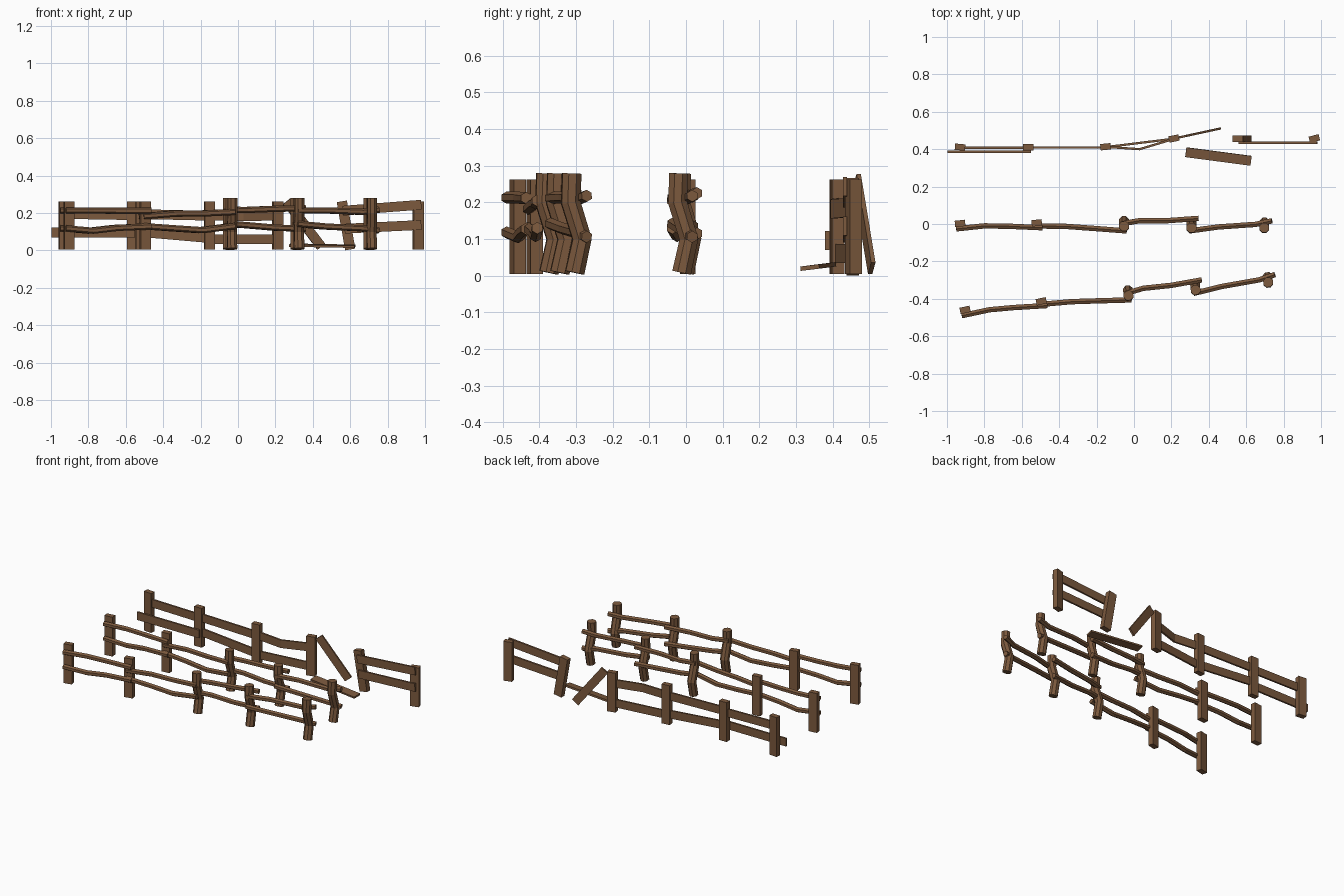
import bpy, bmesh, math
from mathutils import Vector, Matrix

if "Cube" in bpy.data.objects:
    bpy.data.objects.remove(bpy.data.objects["Cube"])

wood = bpy.data.materials.new("brown_wood")
wood.diffuse_color = (0.2, 0.1, 0.047, 1)
wood.use_nodes = True
wood.node_tree.nodes["Principled BSDF"].inputs["Base Color"].default_value = wood.diffuse_color


def sweep(name, pts, profile, up, mat=Matrix()):
    """Carry a closed (side, up) profile along a path, flat faced and capped."""
    pts, up = [Vector(p) for p in pts], Vector(up)
    bm = bmesh.new()
    rings = []
    for i, p in enumerate(pts):
        t = (pts[min(i + 1, len(pts) - 1)] - pts[max(i - 1, 0)]).normalized()
        side = t.cross(up).normalized()
        u = side.cross(t)
        rings.append([bm.verts.new(mat @ (p + side * a + u * b)) for a, b in profile])
    n = len(profile)
    for r, s in zip(rings, rings[1:]):
        for k in range(n):
            bm.faces.new((r[k], r[(k + 1) % n], s[(k + 1) % n], s[k]))
    bm.faces.new(rings[0][::-1])
    bm.faces.new(rings[-1])
    bmesh.ops.recalc_face_normals(bm, faces=bm.faces)
    me = bpy.data.meshes.new(name)
    bm.to_mesh(me)
    bm.free()
    me.materials.append(wood)
    ob = bpy.data.objects.new(name, me)
    bpy.context.collection.objects.link(ob)
    return ob


def rect(w, h):
    return [(-w / 2, -h / 2), (w / 2, -h / 2), (w / 2, h / 2), (-w / 2, h / 2)]


def ngon(r, n):
    return [(r * math.cos(math.tau * (k + .5) / n), r * math.sin(math.tau * (k + .5) / n)) for k in range(n)]


def square_post(name, bottom, top, turn, mat=Matrix()):
    a = math.radians(turn)
    sweep(name, [bottom, top], rect(0.055, 0.034), (-math.sin(a), math.cos(a), 0), mat)


def pole_fence(name, mat):
    # two sawn posts on the left
    for i, (x, y) in enumerate([(-0.93, 0.003), (-0.52, 0.006)]):
        square_post(f"{name}_sawn_post_{i}", (x, y, 0.005), (x, y, 0.262), 6, mat)
    # three crooked round posts
    for i, (x, y) in enumerate([(-0.053, -0.012), (0.307, -0.02), (0.697, -0.02)]):
        path = [(x, y + 0.008, 0.008), (x, y + 0.028, 0.1), (x, y - 0.003, 0.2), (x, y, 0.279)]
        sweep(f"{name}_round_post_{i}", path, ngon(0.028, 8), (0, 1, 0), mat)
    # crooked rails: x, y, upper z, lower z
    bays = [
        [(-0.95, -0.026, .213, .118), (-0.8, -0.01, .213, .105), (-0.67, -0.012, .212, .12), (-0.49, -0.02, .212, .128)],
        [(-0.53, -0.01, .182, .13), (-0.36, -0.013, .196, .118), (-0.21, -0.024, .197, .108), (-0.04, -0.037, .205, .13)],
        [(-0.07, 0.0, .218, .142), (0.03, 0.018, .216, .135), (0.18, 0.018, .222, .122), (0.345, 0.03, .225, .115)],
        [(0.295, -0.037, .212, .142), (0.45, -0.016, .214, .128), (0.65, -0.002, .206, .118), (0.737, 0.017, .218, .106)],
    ]
    for i, bay in enumerate(bays):
        for j, lvl in enumerate(("upper", "lower")):
            sweep(f"{name}_{lvl}_rail_{i}", [(p[0], p[1], p[2 + j]) for p in bay],
                  ngon(0.0165, 6), (0, 0, 1), mat)


# middle fence, and the front fence as a turned copy
pole_fence("middle", Matrix())
pole_fence("front", Matrix.Translation((-0.903, -0.462, 0)) @ Matrix.Rotation(math.radians(6), 4, 'Z')
           @ Matrix.Translation((0.93, 0, 0)))

# back fence posts: bottom x, top x, y, turn
for i, (xb, xt, y, turn) in enumerate([
        (-0.93, -0.93, 0.411, -5), (-0.566, -0.566, 0.411, 0), (-0.152, -0.152, 0.413, 6),
        (0.213, 0.213, 0.457, 12), (0.6, 0.555, 0.455, 0), (0.964, 0.964, 0.457, 15)]):
    square_post(f"back_post_{i}", (xb, y, 0.005), (xt, y, 0.262), turn)

# back fence planks, the upper one of the third bay snapped in the middle
board = rect(0.012, 0.052)
planks = {
    "back_upper_plank_0": [(-0.95, 0.408, 0.195), (-0.55, 0.408, 0.188)],
    "back_lower_plank_0": [(-0.998, 0.386, 0.096), (-0.55, 0.386, 0.096)],
    "back_upper_plank_1": [(-0.58, 0.409, 0.195), (-0.14, 0.409, 0.185)],
    "back_lower_plank_1": [(-0.58, 0.409, 0.103), (-0.14, 0.409, 0.065)],
    "back_snapped_plank": [(-0.16, 0.413, 0.187), (0.03, 0.4, 0.182), (0.23, 0.46, 0.187)],
    "back_lower_plank_2": [(-0.16, 0.41, 0.06), (0.23, 0.458, 0.06)],
    "back_upper_plank_3": [(0.56, 0.434, 0.212), (0.98, 0.434, 0.244)],
    "back_lower_plank_3": [(0.57, 0.434, 0.116), (0.98, 0.434, 0.136)],
    "leaning_plank": [(0.26, 0.467, 0.262), (0.445, 0.507, 0.02)],
}
for name, path in planks.items():
    sweep(name, path, board, (0, 0, 1))

# plank lying on the ground
sweep("fallen_plank", [(0.277, 0.384, 0.028), (0.626, 0.338, 0.022)], rect(0.052, 0.012), (0, -0.12, 1))
